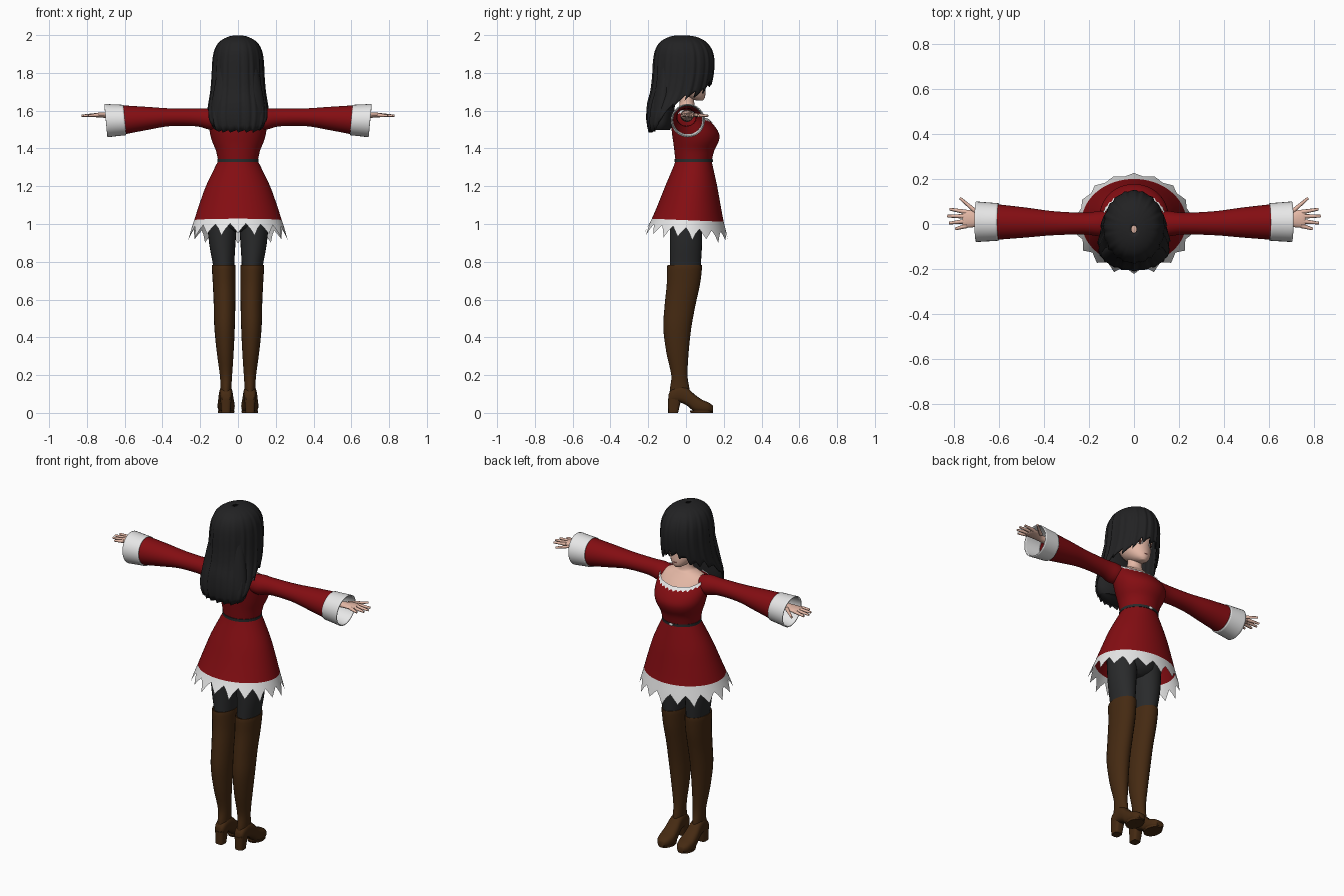
import bpy, bmesh, math
from mathutils import Vector

cube = bpy.data.objects.get("Cube")
if cube:
    bpy.data.objects.remove(cube)


def material(name, r, g, b):
    m = bpy.data.materials.new(name)
    m.use_nodes = True
    m.diffuse_color = (r, g, b, 1)
    m.node_tree.nodes["Principled BSDF"].inputs["Base Color"].default_value = (r, g, b, 1)
    return m


RED = material("dress red", .23, .004, .006)
WHITE = material("fur white", .82, .82, .82)
HAIR = material("hair black", .016, .016, .017)
GREY = material("stocking grey", .022, .023, .024)
BROWN = material("boot brown", .06, .023, .006)
SKIN = material("skin", .78, .48, .38)
EYE = material("eye brown", .05, .015, .01)
LIP = material("lip pink", .5, .16, .14)

AXES = {"x": lambda t, u, v: (t, u, v),
        "y": lambda t, u, v: (u, t, v),
        "z": lambda t, u, v: (u, v, t)}


def finish(name, bm, mat, angle=50):
    bmesh.ops.recalc_face_normals(bm, faces=bm.faces)
    mesh = bpy.data.meshes.new(name)
    bm.to_mesh(mesh)
    bm.free()
    mesh.materials.append(mat)
    ob = bpy.data.objects.new(name, mesh)
    bpy.context.collection.objects.link(ob)
    bpy.ops.object.select_all(action="DESELECT")
    ob.select_set(True)
    bpy.context.view_layer.objects.active = ob
    bpy.ops.object.shade_smooth_by_angle(angle=math.radians(angle))
    return ob


def smooth(rings, steps=4):
    """Catmull-Rom refinement of rings (t, u0, u1, v0, v1)."""
    pts = [rings[0], *rings, rings[-1]]
    out = []
    for a, b, c, d in zip(pts, pts[1:], pts[2:], pts[3:]):
        for k in range(steps):
            s = k / steps
            out.append([q + .5 * s * (r - p + s * (2*p - 5*q + 4*r - w + s * (3*(q - r) + w - p)))
                        for p, q, r, w in zip(a, b, c, d)])
    return out + [list(rings[-1])]


def on_ring(ring, a, grow=0, e=1):
    t, u0, u1, v0, v1 = ring
    c, s = math.cos(a), math.sin(a)
    c = math.copysign(abs(c) ** e, c)
    s = math.copysign(abs(s) ** e, s)
    return (t, (u0 + u1) / 2 + ((u1 - u0) / 2 + grow) * c,
            (v0 + v1) / 2 + ((v1 - v0) / 2 + grow) * s)


def skin_grid(bm, rows):
    n = len(rows[0])
    for r, q in zip(rows, rows[1:]):
        for i in range(n):
            j = (i + 1) % n
            bm.faces.new((r[i], r[j], q[j], q[i]))


def loft(name, rings, mat, axis="z", side=1, cols=24, caps=True, e=1, steps=4):
    bm = bmesh.new()
    rows = []
    for ring in smooth(rings, steps):
        row = []
        for i in range(cols):
            p = Vector(AXES[axis](*on_ring(ring, math.tau * i / cols, e=e)))
            p.x *= side
            row.append(bm.verts.new(p))
        rows.append(row)
    skin_grid(bm, rows)
    if caps:
        bm.faces.new(rows[0])
        bm.faces.new(rows[-1])
    return finish(name, bm, mat)


def shell(name, rings, mat, top, bottom, cols=72, rows=10, grow=0, ridge=0, power=1):
    """Open skin between two edge heights that depend on column and angle from +y."""
    table = sorted(smooth(rings, 8))
    bm = bmesh.new()
    grid = [[] for _ in range(rows + 1)]
    for i in range(cols):
        a = math.tau * i / cols
        d = math.acos(max(-1, min(1, math.sin(a))))
        hi, lo = top(i, d), bottom(i, d)
        for k in range(rows + 1):
            f = (k / rows) ** power
            z = hi + (lo - hi) * f
            ring = [z] + [lerp([(r[0], r[m]) for r in table], z) for m in range(1, 5)]
            wave = ridge * min(1, 3 * f) * (math.cos(20 * a) + .6 * math.cos(33 * a + 1))
            grid[k].append(bm.verts.new(AXES["z"](*on_ring(ring, a, grow + wave))))
    skin_grid(bm, grid)
    return finish(name, bm, mat)


def lerp(points, x):
    for (x0, y0), (x1, y1) in zip(points, points[1:]):
        if x <= x1:
            return y0 + (y1 - y0) * max(0, (x - x0) / max(x1 - x0, 1e-6))
    return points[-1][1]


def sym(*rows):
    """Rings centred on x = 0 from (z, half width, back, front)."""
    return [(z, -r, r, b, f) for z, r, b, f in rows]


def rod(name, p, q, r0, r1, mat):
    bm = bmesh.new()
    p, q = Vector(p), Vector(q)
    bmesh.ops.create_cone(bm, cap_ends=True, segments=8, radius1=r0, radius2=r1, depth=(q - p).length)
    turn = (q - p).to_track_quat("Z", "Y").to_matrix().to_4x4()
    turn.translation = (p + q) / 2
    bm.transform(turn)
    return finish(name, bm, mat, 60)


def plate(name, loc, size, turn, mat):
    bm = bmesh.new()
    bmesh.ops.create_uvsphere(bm, u_segments=16, v_segments=8, radius=1)
    bmesh.ops.scale(bm, vec=size, verts=bm.verts)
    ob = finish(name, bm, mat)
    ob.location, ob.rotation_euler = loc, (0, 0, turn)


# Head, neck and chest
loft("head", sym((1.655, .018, .05, .09), (1.67, .042, .0, .1), (1.70, .066, -.05, .103),
                 (1.75, .084, -.085, .1), (1.82, .095, -.11, .11), (1.9, .085, -.1, .1),
                 (1.95, .04, -.05, .05)), SKIN)
loft("neck_and_chest", sym((1.42, .11, -.05, .12), (1.5, .135, -.07, .145), (1.55, .142, -.07, .112),
                           (1.59, .13, -.06, .075), (1.612, .085, -.045, .055),
                           (1.63, .046, -.035, .045), (1.7, .04, -.03, .04)), SKIN, cols=32)
plate("mouth", (0, .101, 1.687), (.012, .003, .004), 0, LIP)
for s, side in ((1, "left"), (-1, "right")):
    plate(side + "_eye_white", (s * .038, .091, 1.752), (.02, .003, .013), -s * .42, WHITE)
    plate(side + "_iris", (s * .036, .0935, 1.752), (.010, .003, .013), -s * .42, EYE)

# Hair: ridged outer shell with jagged fringe, plus the thick back fall
hair_rings = sym((2.0, .004, -.03, -.02), (1.992, .05, -.085, .05), (1.965, .098, -.135, .105),
                 (1.92, .124, -.162, .137), (1.86, .134, -.172, .149), (1.78, .138, -.176, .143),
                 (1.70, .145, -.186, .122), (1.65, .153, -.2, .09), (1.6, .16, -.206, .04),
                 (1.54, .156, -.206, -.02), (1.49, .135, -.195, -.05))
hair_edge = [(0, 1.757), (.4, 1.745), (.75, 1.695), (1.2, 1.685), (1.6, 1.63), (2, 1.52), (2.3, 1.492)]


def hair_bottom(i, d):
    return lerp(hair_edge, d) + (.022 if d < 1.8 else .008) * ((i % 6) / 3 - 1)


outer = shell("hair", hair_rings, HAIR, lambda i, d: 1.999, hair_bottom,
              cols=120, rows=26, ridge=.0025, power=1.7)
thick = outer.modifiers.new("thickness", "SOLIDIFY")
thick.thickness = .008
loft("back_hair", sym((1.9, .09, -.14, -.06), (1.75, .12, -.165, -.06), (1.6, .145, -.195, -.06),
                      (1.53, .142, -.195, -.07), (1.497, .12, -.185, -.085)), HAIR)

# Dress
bodice = sym((1.33, .104, -.055, .135), (1.39, .117, -.062, .15), (1.43, .134, -.067, .17),
             (1.47, .146, -.073, .177), (1.51, .152, -.077, .158), (1.55, .153, -.078, .122),
             (1.59, .145, -.07, .085), (1.615, .135, -.06, .07))
neck_edge = [(0, 1.548), (.6, 1.556), (1.3, 1.592), (2, 1.598), (3.2, 1.585)]
shell("bodice", bodice, RED, lambda i, d: lerp(neck_edge, d), lambda i, d: 1.332, rows=16)
shell("neckline_trim", bodice, WHITE, lambda i, d: lerp(neck_edge, d) + .006,
      lambda i, d: lerp(neck_edge, d) - (.016 if i % 2 else .007), rows=2, grow=.004)
skirt = sym((1.335, .104, -.055, .135), (1.3, .122, -.068, .143), (1.2, .17, -.11, .165),
            (1.1, .206, -.15, .183), (1.02, .232, -.185, .198), (.95, .255, -.222, .215),
            (.89, .275, -.245, .228))


def hem_top(i, d):
    return 1.02 - .008 * math.cos(d)


shell("skirt", skirt, RED, lambda i, d: 1.334, hem_top, rows=14)
shell("hem_trim", skirt, WHITE, hem_top,
      lambda i, d: (.98, .957, .93, .957)[i % 4] - .022 * math.cos(d) - .012 * (i % 8 == 2), rows=4)
loft("belt", sym((1.328, .109, -.06, .14), (1.335, .109, -.06, .14), (1.343, .109, -.06, .14)),
     GREY, cols=48)
plate("belt_buckle", (0, .14, 1.335), (.012, .004, .008), 0, WHITE)
loft("hips", sym((.96, .05, -.05, .05), (1.0, .135, -.09, .09), (1.1, .15, -.09, .1),
                 (1.2, .125, -.07, .1), (1.3, .095, -.045, .12)), GREY)

for s, side in ((1, "left"), (-1, "right")):
    # Leg, boot and heel
    loft(side + "_stocking", [(.7, .022, .125, -.085, .07), (.78, .02, .132, -.085, .078),
                              (.9, .013, .153, -.085, .085), (1.04, .003, .165, -.085, .085)], GREY, side=s)
    loft(side + "_boot_shaft", [(.085, .035, .092, -.088, .02), (.13, .035, .092, -.085, .018),
                                (.2, .031, .096, -.078, .008), (.32, .023, .112, -.104, .014),
                                (.45, .017, .125, -.12, .028), (.57, .014, .128, -.113, .05),
                                (.68, .013, .133, -.102, .074), (.775, .013, .138, -.1, .085),
                                (.778, .02, .13, -.092, .077)], BROWN, side=s)
    loft(side + "_boot_foot", [(-.092, .042, .085, .06, .1), (-.075, .033, .094, .055, .125),
                               (-.03, .029, .098, .055, .145), (.01, .026, .102, .035, .13),
                               (.045, .021, .106, .006, .098), (.085, .017, .108, .0, .07),
                               (.12, .025, .102, .0, .055), (.143, .042, .085, .006, .038)],
         BROWN, axis="y", side=s, e=.75)
    loft(side + "_boot_sole", [(0, .02, .106, .025, .142), (.012, .019, .107, .02, .143)],
         BROWN, side=s, steps=1)
    loft(side + "_boot_heel", [(0, .04, .088, -.094, -.042), (.075, .034, .093, -.095, -.025)],
         BROWN, side=s, e=.6, steps=1)

    # Sleeve with open flared cuff
    loft(side + "_sleeve", [(.09, -.045, .055, 1.51, 1.6), (.15, -.055, .058, 1.5, 1.612),
                            (.22, -.046, .05, 1.517, 1.611), (.36, -.05, .057, 1.518, 1.612),
                            (.48, -.06, .073, 1.498, 1.62), (.61, -.07, .088, 1.473, 1.628)],
         RED, axis="x", side=s, caps=False, cols=32)
    cuff = loft(side + "_cuff", [(.6, -.074, .092, 1.47, 1.631), (.65, -.077, .096, 1.465, 1.633),
                                 (.7, -.08, .1, 1.459, 1.636)], WHITE, axis="x", side=s, caps=False, cols=32)
    for v in cuff.data.vertices:
        v.co.x += s * (v.co.z - 1.55) * .09
    rim = cuff.modifiers.new("thickness", "SOLIDIFY")
    rim.thickness = .006

    # Arm and hand
    loft(side + "_forearm", [(.3, -.03, .04, 1.54, 1.605), (.5, -.025, .04, 1.545, 1.602),
                             (.64, -.008, .035, 1.555, 1.592), (.68, -.01, .04, 1.56, 1.59),
                             (.72, -.015, .06, 1.563, 1.59), (.75, -.015, .062, 1.565, 1.588),
                             (.76, -.01, .055, 1.57, 1.584)], SKIN, axis="x", side=s, cols=16)
    fingers = (("little", .742, -.008, .793, -.022), ("ring", .75, .012, .82, .004),
               ("middle", .75, .034, .828, .035), ("index", .745, .053, .818, .066),
               ("thumb", .69, .045, .772, .115))
    for finger, x0, y0, x1, y1 in fingers:
        rod(f"{side}_{finger}_finger", (s * x0, y0, 1.577), (s * x1, y1, 1.573), .0105, .006, SKIN)
